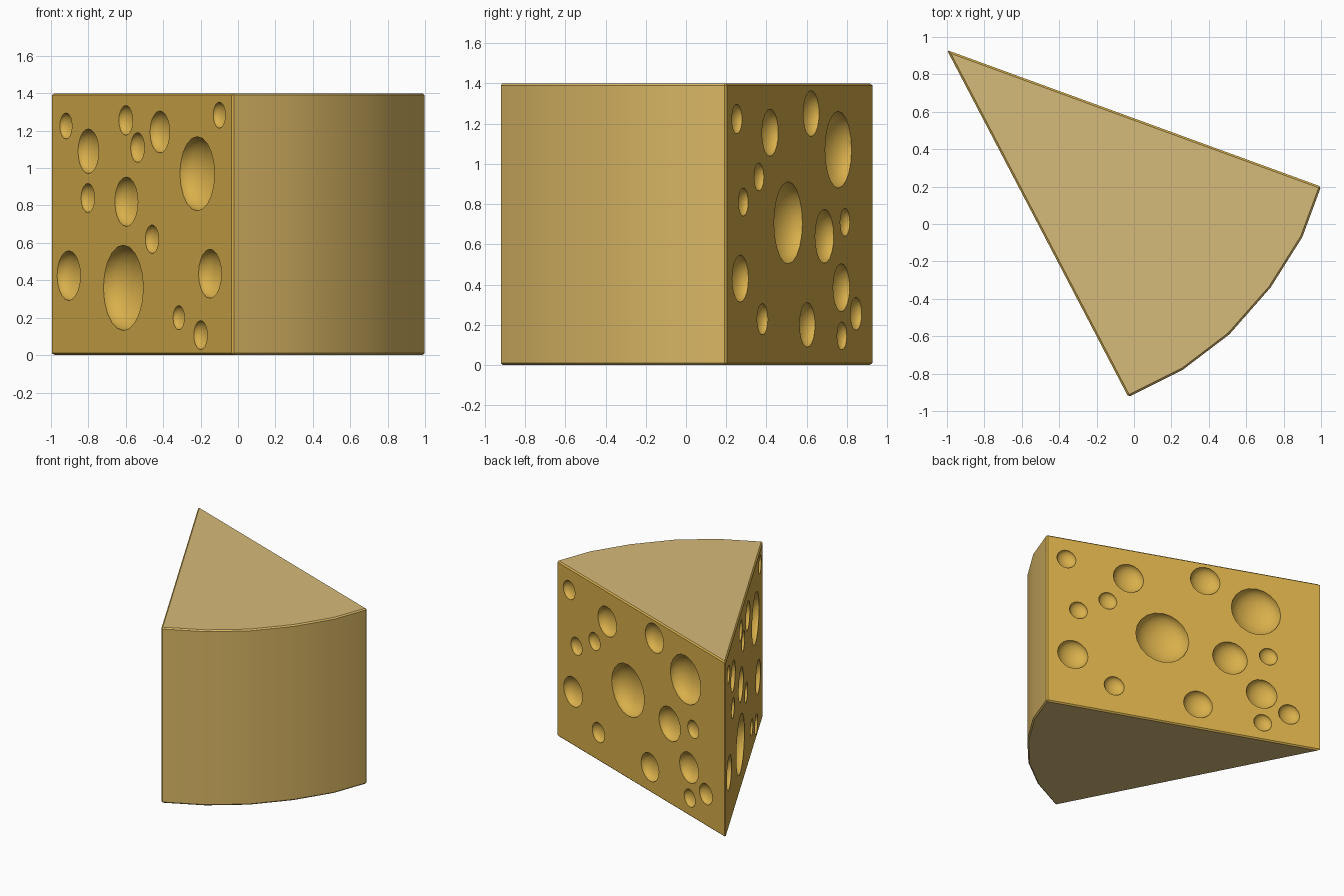
import bpy, bmesh, math
from mathutils import Vector, Matrix

if "Cube" in bpy.data.objects:
    bpy.data.objects.remove(bpy.data.objects["Cube"])

H = 1.4
APEX = Vector((-1.0, 0.93, 0))
PROFILE = [(-1.0, 0.93), (-0.03, -0.925), (0.26, -0.78), (0.51, -0.59),
           (0.73, -0.34), (0.90, -0.07), (1.0, 0.2)]


def material(name, color):
    m = bpy.data.materials.new(name)
    m.diffuse_color = (*color, 1)
    m.use_nodes = True
    m.node_tree.nodes["Principled BSDF"].inputs["Base Color"].default_value = m.diffuse_color
    return m


cut_mat = material("golden_cut_cheese", (0.69, 0.43, 0.07))
rind_mat = material("pale_rind", (0.71, 0.48, 0.13))
top_mat = material("tan_top", (0.66, 0.49, 0.19))

# Directions along and out of the two cut faces
left_dir = (Vector((-0.03, -0.925, 0)) - APEX).normalized()
back_dir = (Vector((1.0, 0.2, 0)) - APEX).normalized()
left_n = Vector((left_dir.y, -left_dir.x, 0))
back_n = Vector((-back_dir.y, back_dir.x, 0))

# Wedge: extruded profile with softened edges
bm = bmesh.new()
base = bm.faces.new([bm.verts.new((x, y, 0)) for x, y in PROFILE])
ext = bmesh.ops.extrude_face_region(bm, geom=[base])
bmesh.ops.translate(bm, vec=(0, 0, H),
                    verts=[v for v in ext["geom"] if isinstance(v, bmesh.types.BMVert)])
bmesh.ops.recalc_face_normals(bm, faces=bm.faces)
bm.normal_update()
sharp = [e for e in bm.edges if e.calc_face_angle() > math.radians(40)]
bmesh.ops.bevel(bm, geom=sharp, offset=0.01, segments=1, affect='EDGES')
bm.normal_update()
for f in bm.faces:
    side = Vector((f.normal.x, f.normal.y, 0))
    if abs(f.normal.z) > 0.9:
        f.material_index = 2
    elif side.normalized().dot(left_n) > 0.6 or side.normalized().dot(back_n) > 0.6 or side.x < -0.5:
        f.material_index = 0
    else:
        f.material_index = 1
me = bpy.data.meshes.new("cheese_wedge")
bm.to_mesh(me)
bm.free()
wedge = bpy.data.objects.new("cheese_wedge", me)
bpy.context.collection.objects.link(wedge)
for m in (cut_mat, rind_mat, top_mat):
    me.materials.append(m)

# Holes on the left face: x, z, radius
LEFT = [(-.92, 1.225, .07), (-.8, 1.09, .12), (-.6, 1.255, .08), (-.537, 1.11, .08),
        (-.418, 1.193, .113), (-.1, 1.283, .07), (-.218, .97, .2), (-.803, .84, .078),
        (-.597, .82, .133), (-.46, .62, .077), (-.905, .425, .134), (-.613, .36, .23),
        (-.317, .2, .065), (-.2, .107, .078), (-.15, .435, .132)]
# Holes on the back face: y, z, radius
BACK = [(.253, 1.223, .074), (.418, 1.155, .118), (.363, .935, .07), (.285, .81, .07),
        (.508, .707, .206), (.27, .43, .118), (.38, .228, .078), (.603, .2, .112),
        (.772, .385, .12), (.845, .255, .082), (.775, .145, .07), (.688, .64, .135),
        (.79, .71, .07), (.622, 1.25, .115), (.757, 1.07, .192)]

# Hole cutters: flattened spheres centred on the cut faces
cb = bmesh.new()


def add_hole(center, along, normal, r):
    up = Vector((0, 0, 1))
    rot = Matrix((along, up, normal)).transposed()
    if rot.determinant() < 0:
        rot = Matrix((-along, up, normal)).transposed()
    mat = Matrix.Translation(center) @ rot.to_4x4() @ Matrix.Diagonal((r, r, r * 0.6, 1))
    # slight twist keeps sphere edges off the face plane
    mat = mat @ Matrix.Rotation(0.13, 4, 'X')
    bmesh.ops.create_uvsphere(cb, u_segments=20, v_segments=12, radius=1, matrix=mat)


for x, z, r in LEFT:
    p = APEX + left_dir * ((x - APEX.x) / left_dir.x)
    add_hole(p + Vector((0, 0, z)), left_dir, left_n, r)
for y, z, r in BACK:
    p = APEX + back_dir * ((y - APEX.y) / back_dir.y)
    add_hole(p + Vector((0, 0, z)), back_dir, back_n, r)
cme = bpy.data.meshes.new("hole_cutters")
cb.to_mesh(cme)
cb.free()
cme.materials.append(cut_mat)
cutter = bpy.data.objects.new("hole_cutters", cme)
bpy.context.collection.objects.link(cutter)

# Carve the holes, then drop the cutters
mod = wedge.modifiers.new("holes", 'BOOLEAN')
mod.operation = 'DIFFERENCE'
mod.solver = 'EXACT'
mod.use_self = True
mod.object = cutter
bpy.context.view_layer.objects.active = wedge
wedge.select_set(True)
bpy.ops.object.modifier_apply(modifier=mod.name)
bpy.data.objects.remove(cutter)
bpy.ops.object.shade_smooth_by_angle(angle=math.radians(35))
